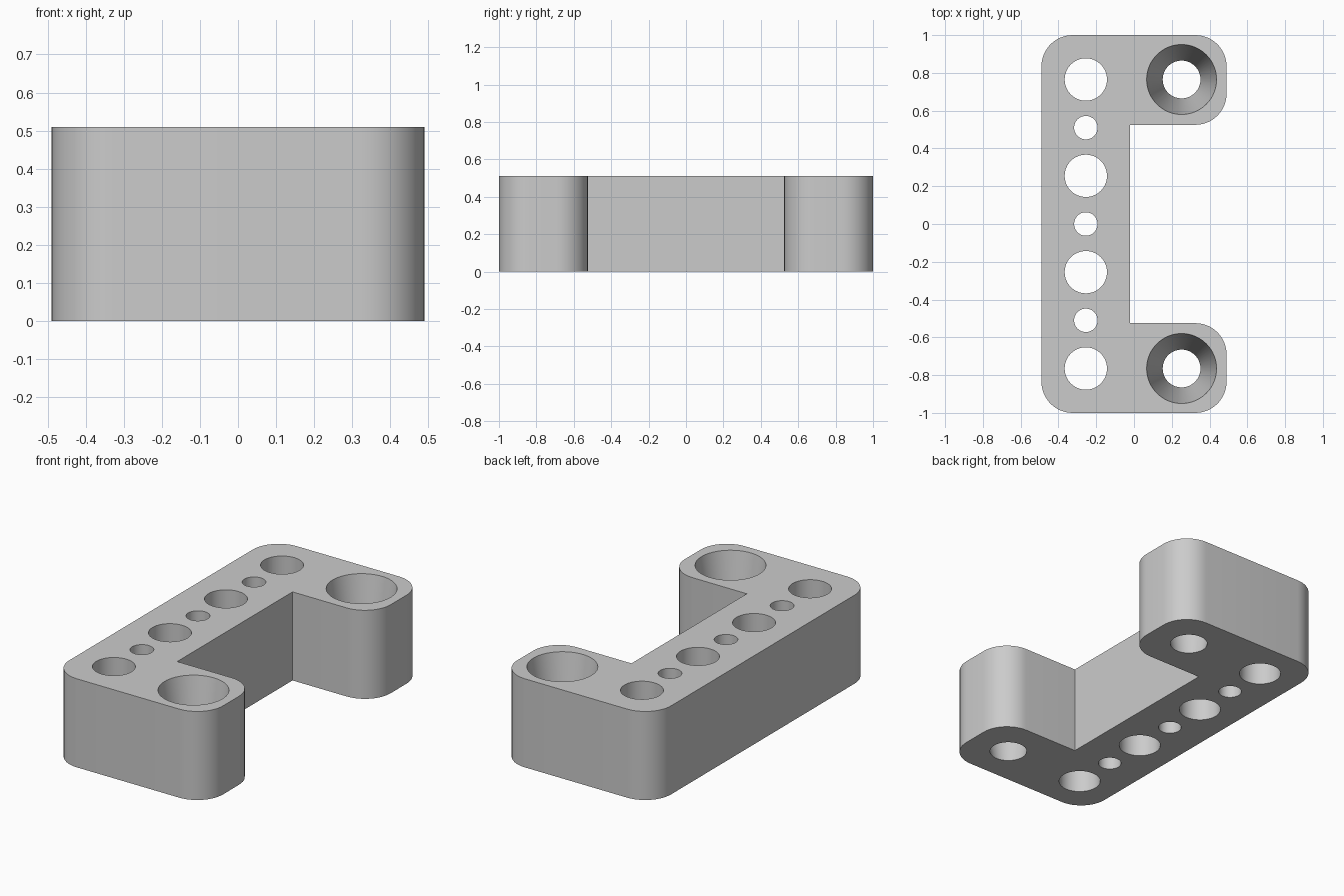
import bpy, bmesh, math
from mathutils import Vector

cube = bpy.data.objects.get("Cube")
if cube:
    bpy.data.objects.remove(cube, do_unlink=True)

HEIGHT = 0.51
HALF_X, HALF_Y = 0.49, 1.0
INNER_X, INNER_Y = -0.02, 0.525
CORNER = 0.165
PITCH = 0.255

grey = bpy.data.materials.new("plain grey")
grey.use_nodes = True
grey.diffuse_color = (0.6, 0.6, 0.6, 1)
grey.node_tree.nodes["Principled BSDF"].inputs["Base Color"].default_value = (0.6, 0.6, 0.6, 1)


def make_object(name, bm):
    bmesh.ops.recalc_face_normals(bm, faces=bm.faces)
    mesh = bpy.data.meshes.new(name)
    bm.to_mesh(mesh)
    bm.free()
    mesh.materials.append(grey)
    obj = bpy.data.objects.new(name, mesh)
    bpy.context.collection.objects.link(obj)
    return obj


def rounded(cx, cy, start, steps=12):
    """Quarter arc, counter-clockwise from the start angle in degrees."""
    angles = [math.radians(start + 90 * i / steps) for i in range(steps + 1)]
    return [(cx + CORNER * math.cos(a), cy + CORNER * math.sin(a)) for a in angles]


def add_tapered_hole(bm, x, y, bottom_radius, top_radius):
    """Cutter through the full height, extended past both faces."""
    over = 0.05
    slope = (top_radius - bottom_radius) / HEIGHT
    result = bmesh.ops.create_cone(
        bm, cap_ends=True, segments=64, depth=HEIGHT + 2 * over,
        radius1=bottom_radius - slope * over, radius2=top_radius + slope * over)
    bmesh.ops.translate(bm, verts=result["verts"], vec=Vector((x, y, HEIGHT / 2)))


# C-shaped bracket body: rounded outer corners, sharp inner corners
right, top, arm = HALF_X - CORNER, HALF_Y - CORNER, INNER_Y + CORNER
outline = (rounded(-right, -top, 180) + rounded(right, -top, 270)
           + rounded(right, -arm, 0) + [(INNER_X, -INNER_Y), (INNER_X, INNER_Y)]
           + rounded(right, arm, 270) + rounded(right, top, 0)
           + rounded(-right, top, 90))
bm = bmesh.new()
base = bm.faces.new([bm.verts.new((x, y, 0)) for x, y in outline])
extruded = bmesh.ops.extrude_face_region(bm, geom=[base])
bmesh.ops.translate(bm, vec=Vector((0, 0, HEIGHT)),
                    verts=[g for g in extruded["geom"] if isinstance(g, bmesh.types.BMVert)])
bracket = make_object("bracket_body", bm)

# Row of alternating large and small holes, plus tapered screw holes in the arms
bm = bmesh.new()
for i in range(-3, 4):
    radius = 0.112 if i % 2 else 0.062
    add_tapered_hole(bm, -PITCH, i * PITCH, radius, radius)
for side in (-1, 1):
    add_tapered_hole(bm, 0.252, side * 3 * PITCH, 0.1, 0.185)
cutter = make_object("hole_cutter", bm)
cutter.hide_render = True

# Cut the holes and keep the plain result
bpy.ops.object.select_all(action='DESELECT')
bpy.context.view_layer.objects.active = bracket
bracket.select_set(True)
cut = bracket.modifiers.new("holes", 'BOOLEAN')
cut.operation = 'DIFFERENCE'
cut.solver = 'EXACT'
cut.object = cutter
bpy.ops.object.modifier_apply(modifier=cut.name)
bpy.data.objects.remove(cutter, do_unlink=True)

bpy.ops.object.shade_smooth_by_angle(angle=math.radians(30))
